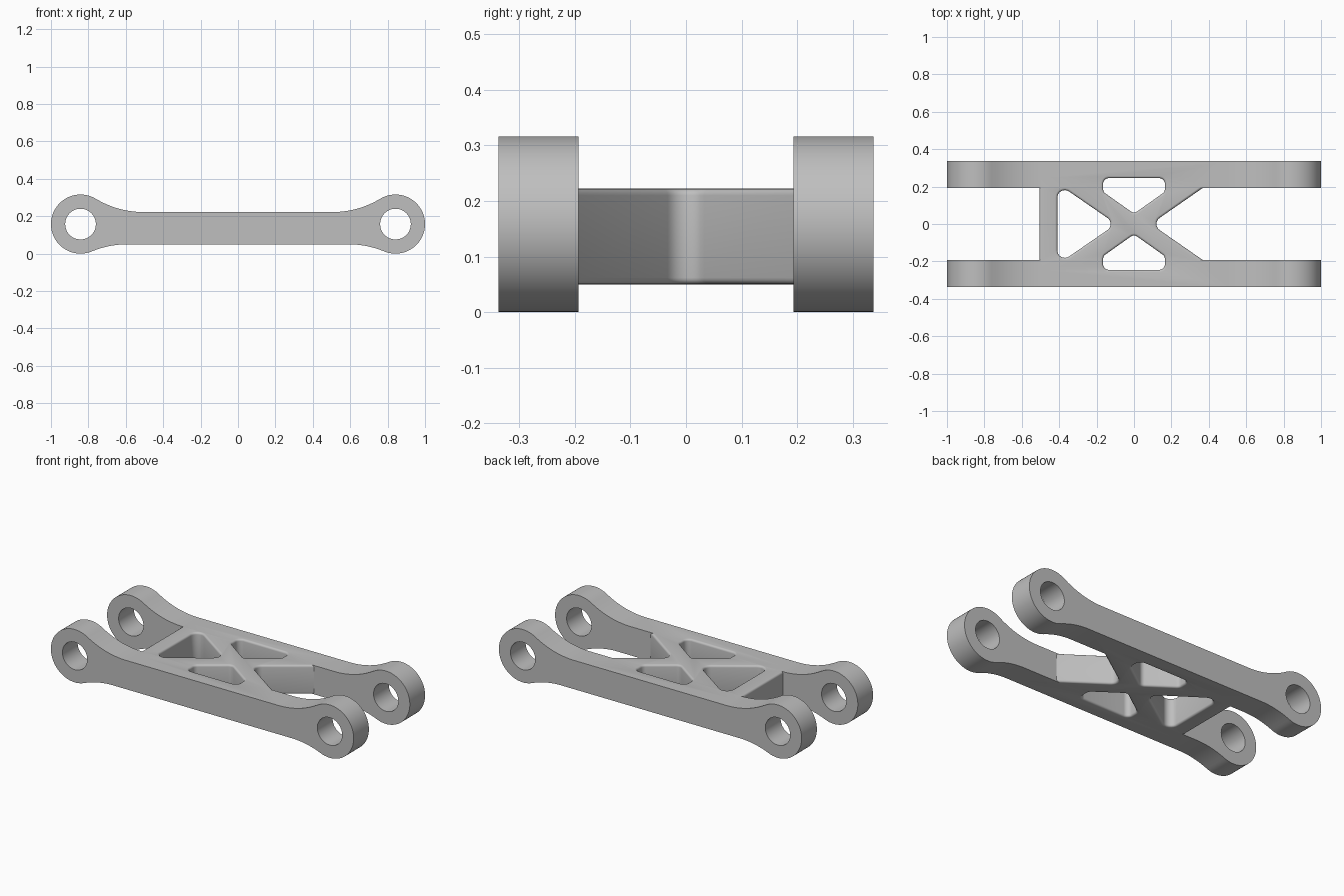
import bpy, bmesh
from math import sin, cos, pi, atan2, sqrt
from mathutils import Vector

if "Cube" in bpy.data.objects:
    bpy.data.objects.remove(bpy.data.objects["Cube"], do_unlink=True)

BOTTOM, TOP, EDGE = 0.05, 0.222, 0.012      # beam height and edge rounding
INNER, OUTER = 0.193, 0.337                 # side plate extent in y
EYE_X, EYE_Z, EYE_R, BORE_R = 0.842, 0.158, 0.158, 0.082
FILLET = 0.5                                # sweep from beam into eye

grey = bpy.data.materials.new("light grey")
grey.use_nodes = True
grey.diffuse_color = (0.52, 0.52, 0.52, 1)
grey.node_tree.nodes["Principled BSDF"].inputs["Base Color"].default_value = grey.diffuse_color


def loft(name, rings):
    """Solid skinned through equal-length rings of points, capped at both ends."""
    bm = bmesh.new()
    loops = [[bm.verts.new(p) for p in ring] for ring in rings]
    for a, b in zip(loops, loops[1:]):
        for i in range(len(a)):
            j = (i + 1) % len(a)
            bm.faces.new((a[i], a[j], b[j], b[i]))
    bm.faces.new(loops[0])
    bm.faces.new(loops[-1])
    bmesh.ops.recalc_face_normals(bm, faces=bm.faces)
    mesh = bpy.data.meshes.new(name)
    bm.to_mesh(mesh)
    bm.free()
    mesh.materials.append(grey)
    obj = bpy.data.objects.new(name, mesh)
    bpy.context.collection.objects.link(obj)
    return obj


def rounded(corners, grow, steps=8):
    """Counter-clockwise polygon of (x, y, radius) with round corners, offset by grow."""
    pts = []
    for i, (x, y, r) in enumerate(corners):
        p = Vector((x, y))
        u = (p - Vector(corners[i - 1][:2])).normalized()
        v = (Vector(corners[(i + 1) % len(corners)][:2]) - p).normalized()
        turn = 1 if u.x * v.y - u.y * v.x > 0 else -1
        n1, n2 = Vector((u.y, -u.x)) * turn, Vector((v.y, -v.x)) * turn
        centre = p - (n1 + n2) * r / (1 + n1.dot(n2))
        start, sweep = atan2(n1.y, n1.x), n1.angle_signed(n2) * -1
        for k in range(steps + 1):
            a = start + sweep * k / steps
            pts.append(centre + Vector((cos(a), sin(a))) * (r + grow * turn))
    return pts


def soft_prism(name, corners, sign):
    """Upright prism: sign -1 rounds its rims in, +1 flares them out as a cutter."""
    arc = [(EDGE * (1 - sin(t)), EDGE * (1 - cos(t))) for t in (0, pi / 8, pi / 4, 3 * pi / 8, pi / 2)]
    layers = [(BOTTOM + h, sign * (EDGE - s)) for s, h in
              [(EDGE - g, z) for z, g in [(EDGE * (1 - cos(t)), EDGE * (1 - sin(t)))
                                         for t in (0, pi / 8, pi / 4, 3 * pi / 8, pi / 2)]]]
    layers += [(BOTTOM + TOP - z, g) for z, g in reversed(layers)]
    if sign > 0:
        layers = [(0.0, EDGE)] + layers + [(TOP + BOTTOM, EDGE)]
    return loft(name, [[(p.x, p.y, z) for p in rounded(corners, g)] for z, g in layers])


def combine(target, other, operation):
    mod = target.modifiers.new(operation.lower(), 'BOOLEAN')
    mod.operation, mod.object, mod.solver = operation, other, 'EXACT'
    bpy.context.view_layer.objects.active = target
    bpy.ops.object.modifier_apply(modifier=mod.name)
    bpy.data.objects.remove(other, do_unlink=True)


def arc(cx, cz, r, a0, a1, n):
    return [(cx + r * cos(a0 + (a1 - a0) * k / n), cz + r * sin(a0 + (a1 - a0) * k / n))
            for k in range(n + 1)]


def plate_profile():
    """Right half runs from lower fillet round the eye to upper fillet, then mirrors."""
    reach = EYE_R + FILLET
    z_low, z_up = BOTTOM - FILLET, TOP + FILLET
    x_low = EYE_X - sqrt(reach ** 2 - (EYE_Z - z_low) ** 2)
    x_up = EYE_X - sqrt(reach ** 2 - (z_up - EYE_Z) ** 2)
    low = atan2(EYE_Z - z_low, EYE_X - x_low)
    up = atan2(EYE_Z - z_up, EYE_X - x_up)
    half = arc(x_low, z_low, FILLET, pi / 2, low, 10)
    half += arc(EYE_X, EYE_Z, EYE_R, low - pi, up + pi, 48)[1:]
    half += arc(x_up, z_up, FILLET, up, -pi / 2, 10)[1:]
    return half + [(-x, z) for x, z in reversed(half)]


# Cross web with a notch at one end
web = [(-0.505, -0.26, 0.02), (0.465, -0.26, 0.02), (0.09, 0, 0.04),
       (0.465, 0.26, 0.02), (-0.505, 0.26, 0.02)]
arm = soft_prism("link_arm", web, -1)

# Side plates with bored eyes
profile = plate_profile()
for side in (-1, 1):
    plate = loft("side_plate", [[(x, side * y, z) for x, z in profile] for y in (INNER, OUTER)])
    for x in (-EYE_X, EYE_X):
        circle = arc(x, EYE_Z, BORE_R, 0, 2 * pi, 48)[:-1]
        bore = loft("bore", [[(px, side * y, z) for px, z in circle] for y in (0.1, 0.4)])
        combine(plate, bore, 'DIFFERENCE')
    combine(arm, plate, 'UNION')

# Lightening pockets
triangle = [(-0.41, 0.217, 0.04), (-0.41, -0.217, 0.04), (-0.095, 0, 0.04)]
side_pocket = [(0, 0.055, 0.03), (0.165, 0.172, 0.03), (0.165, 0.245, 0.03),
               (-0.165, 0.245, 0.03), (-0.165, 0.172, 0.03)]
opposite = [(-x, -y, r) for x, y, r in side_pocket]
for corners in (triangle, side_pocket, opposite):
    combine(arm, soft_prism("pocket", corners, 1), 'DIFFERENCE')

bpy.ops.object.select_all(action='DESELECT')
arm.select_set(True)
bpy.context.view_layer.objects.active = arm
bpy.ops.object.shade_smooth_by_angle(angle=pi / 6)
